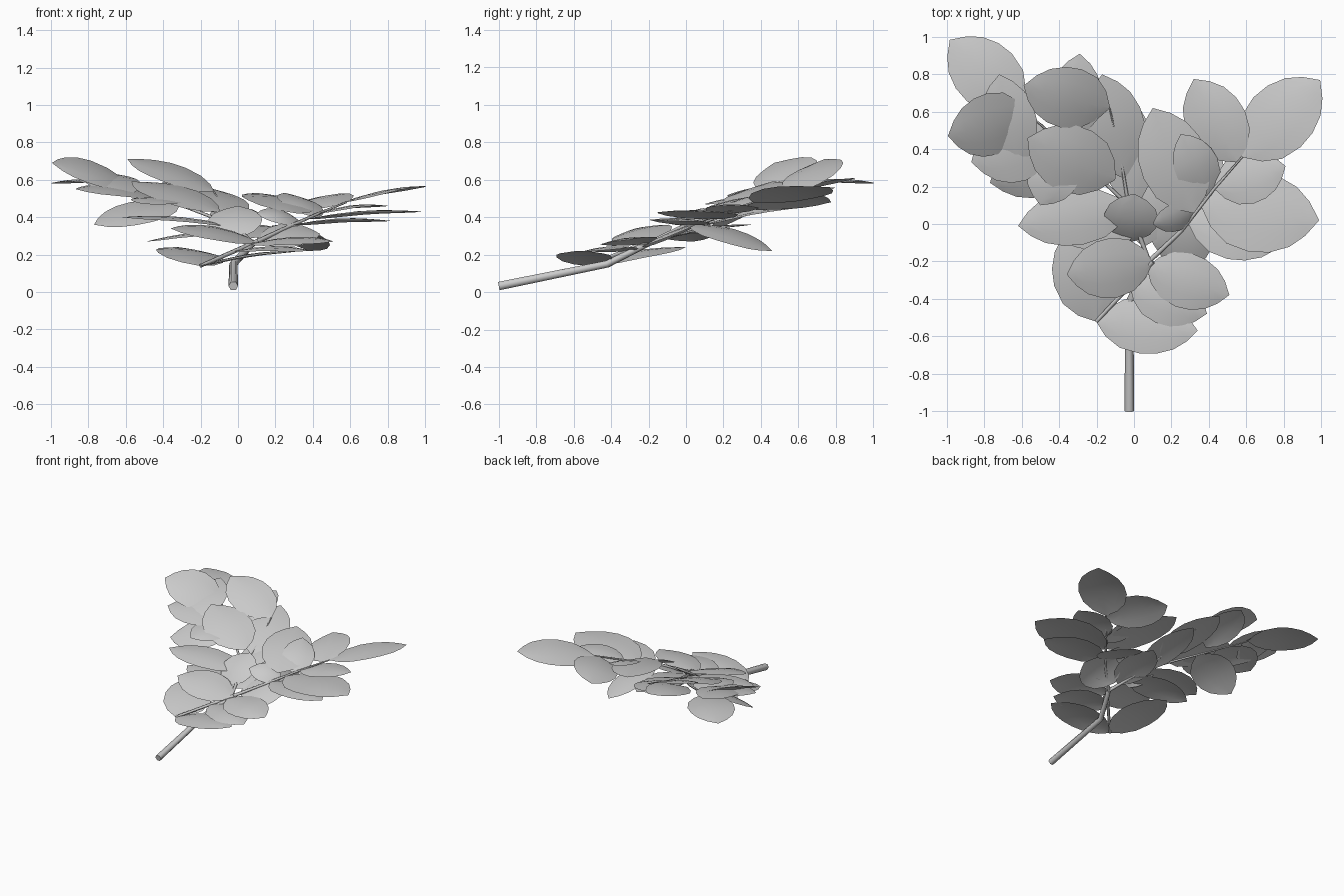
import bpy, bmesh, math
from mathutils import Vector, Matrix

if "Cube" in bpy.data.objects:
    bpy.data.objects.remove(bpy.data.objects["Cube"])

grey = bpy.data.materials.new("light_grey")
grey.diffuse_color = (0.6, 0.6, 0.6, 1)
grey.use_nodes = True
grey.node_tree.nodes["Principled BSDF"].inputs["Base Color"].default_value = grey.diffuse_color

# half-width of a leaf along its length: rounded body, pointed tip
OUTLINE = [(0, .03), (.1, .5), (.25, .86), (.45, 1), (.62, .95), (.78, .75), (.9, .43), (1, 0)]
COLUMNS = (-1, -.5, 0, .5, 1)


def branch(name, points, r0, r1):
    """Tapered six-sided woody tube through the points."""
    cu = bpy.data.curves.new(name, 'CURVE')
    cu.dimensions = '3D'
    cu.bevel_depth = 1
    cu.bevel_resolution = 1
    cu.use_fill_caps = True
    sp = cu.splines.new('POLY')
    sp.points.add(len(points) - 1)
    for i, p in enumerate(points):
        sp.points[i].co = (*p, 1)
        sp.points[i].radius = r0 + (r1 - r0) * i / (len(points) - 1)
    ob = bpy.data.objects.new(name, cu)
    bpy.context.collection.objects.link(ob)
    cu.materials.append(grey)


def along(points, t):
    """Point at fraction t of a branch path (or an explicit point)."""
    if isinstance(t, tuple):
        return Vector(t)
    pts = [Vector(p) for p in points]
    lens = [(b - a).length for a, b in zip(pts, pts[1:])]
    d = t * sum(lens)
    for a, b, l in zip(pts, pts[1:], lens):
        if d <= l:
            return a.lerp(b, d / l)
        d -= l
    return pts[-1]


def leaf(name, base, tip, half, roll):
    """Slightly cupped, arched leaf sheet from base to tip, rolled about its length."""
    tip = Vector(tip)
    axis = tip - base
    d = axis.normalized()
    side = d.cross(Vector((0, 0, 1))).normalized()
    side = Matrix.Rotation(-math.radians(roll), 3, d) @ side
    up = side.cross(d)
    if up.z < 0:
        up = -up
    bm = bmesh.new()
    rows = []
    for t, w in OUTLINE:
        mid = base + axis * t + up * (0.025 * math.sin(math.pi * t))
        if w == 0:
            rows.append([bm.verts.new(mid)] * len(COLUMNS))
        else:
            rows.append([bm.verts.new(mid + side * (c * w * half) - up * (0.015 * w * c * c))
                         for c in COLUMNS])
    for a, b in zip(rows, rows[1:]):
        for i in range(len(COLUMNS) - 1):
            quad = [a[i], a[i + 1], b[i + 1], b[i]]
            bm.faces.new(list(dict.fromkeys(quad)))
    for f in bm.faces:
        f.smooth = True
    bm.normal_update()
    if sum((f.normal.z for f in bm.faces)) < 0:
        bmesh.ops.reverse_faces(bm, faces=bm.faces)
    me = bpy.data.meshes.new(name)
    bm.to_mesh(me)
    bm.free()
    me.materials.append(grey)
    bpy.context.collection.objects.link(bpy.data.objects.new(name, me))


# woody parts
STEM = [(-.025, -1, .032), (-.025, -.42, .15), (.08, -.2, .26)]
FRONT = [(.1, -.2, .27), (-.2, -.52, .14)]
RIGHT = [(.08, -.2, .26), (.25, -.04, .34), (.43, .19, .42), (.58, .36, .48)]
MIDDLE = [(.08, -.2, .26), (-.03, .1, .36), (-.07, .35, .44), (-.13, .62, .54)]
LEFT = [(-.03, .1, .36), (-.35, .4, .48), (-.6, .62, .58)]
branch("main_stem", STEM, .026, .018)
branch("front_twig", FRONT, .013, .010)
branch("right_branch", RIGHT, .013, .005)
branch("middle_branch", MIDDLE, .013, .004)
branch("left_branch", LEFT, .010, .004)

# leaves per branch: (position along branch, tip, half width, roll in degrees)
front_leaves = [
    (1, (-.32, .0, .24), .18, -5),
    (1, (.34, -.57, .22), .15, 0),
    (.0, (-.36, -.27, .34), .165, 14),
    (.1, (.51, -.38, .27), .15, -8),
    (.4, (.39, -.48, .22), .14, -4),
]
right_leaves = [
    ((.1, -.1, .28), (.44, -.06, .31), .165, -22),
    (.55, (.99, .02, .43), .215, 1),
    (.4, (.82, -.08, .38), .16, 2),
    (1, (.995, .77, .56), .185, 8),
    (.95, (.32, .775, .48), .17, 15),
    ((.32, .06, .42), (.1, .62, .53), .185, -4),
    ((.41, .15, .4), (.25, .48, .53), .12, -6),
    ((.34, .08, .37), (.1, .0, .42), .085, 30),
    (.7, (.81, .31, .46), .14, 2),
    (.4, (.38, .46, .22), .16, -12),
]
middle_leaves = [
    (1, (-.59, .74, .71), .17, 14),
    ((-.33, .45, .5), (-.29, .91, .61), .14, 3),
    (.55, (-.17, .8, .56), .17, -6),
    ((-.1, .24, .43), (-.57, .46, .59), .185, 10),
    (.35, (-.62, -.01, .4), .15, 4),
    (.35, (-.02, .67, .46), .13, 0),
    (.2, (-.49, .04, .27), .14, 3),
    (.1, (.1, .35, .36), .14, 0),
    ((.0, .16, .46), (-.03, -.1, .28), .145, 0),
]
left_leaves = [
    (1, (-.985, .985, .58), .175, 0),
    (.95, (-.995, .47, .69), .18, 24),
    (.7, (-.87, .33, .55), .18, 10),
    (.5, (-.77, .22, .36), .16, 20),
    ((-.62, .3, .52), (-.72, .8, .64), .15, 0),
    (.6, (-.5, .1, .47), .14, 5),
]
for name, path, leaves in (("front", FRONT, front_leaves), ("right", RIGHT, right_leaves),
                           ("middle", MIDDLE, middle_leaves), ("left", LEFT, left_leaves)):
    for i, (t, tip, half, roll) in enumerate(leaves):
        leaf(f"{name}_leaf_{i + 1}", along(path, t), tip, half, roll)
